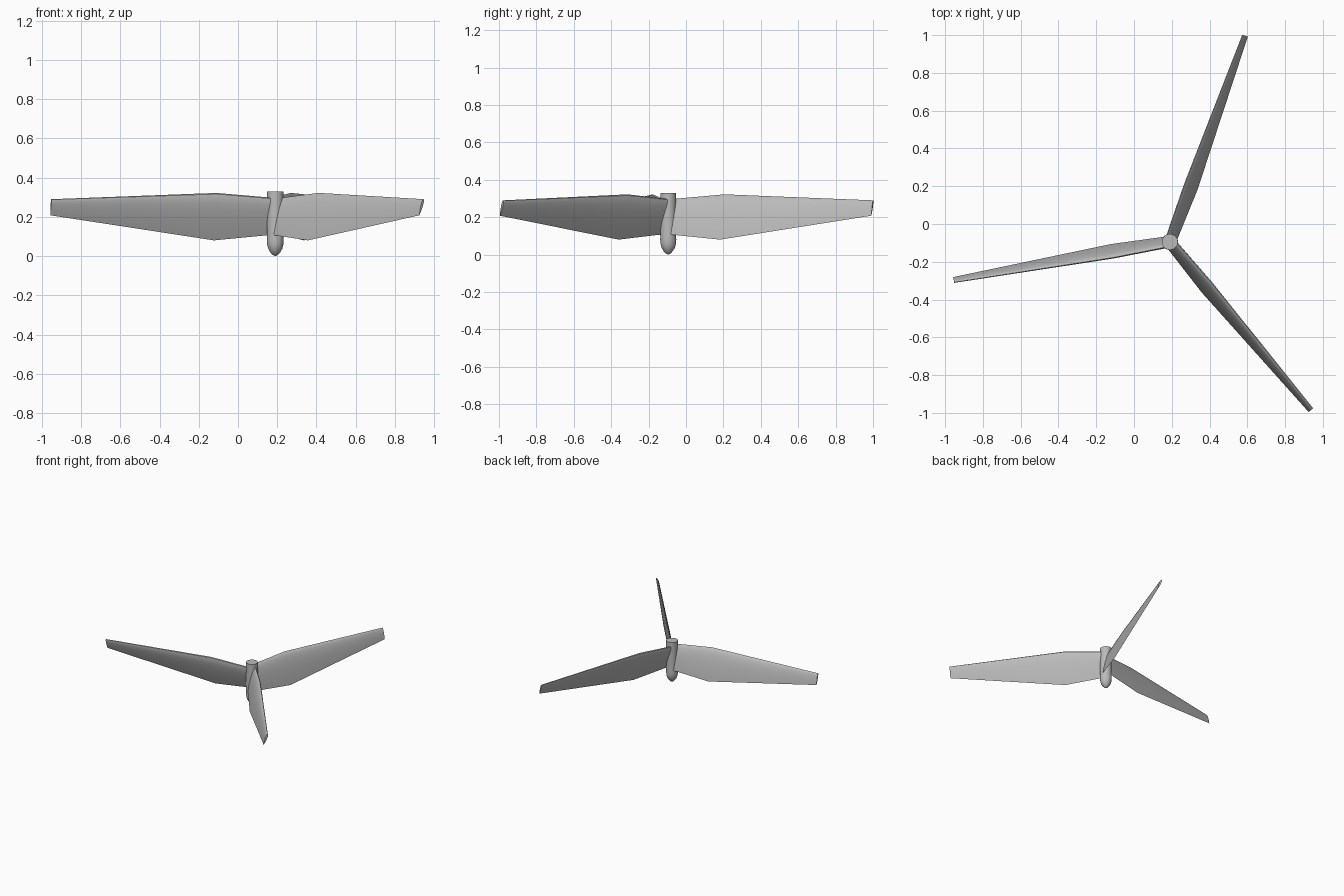
import bpy, bmesh, math
from mathutils import Matrix, Vector

cube = bpy.data.objects.get("Cube")
if cube:
    bpy.data.objects.remove(cube, do_unlink=True)

HUB = Vector((0.19, -0.095, 0))

grey = bpy.data.materials.new("plain grey")
grey.use_nodes = True
colour = (0.5, 0.5, 0.5, 1)
grey.diffuse_color = colour
grey.node_tree.nodes["Principled BSDF"].inputs["Base Color"].default_value = colour


def finish(bm, name, angle):
    bmesh.ops.recalc_face_normals(bm, faces=bm.faces)
    mesh = bpy.data.meshes.new(name)
    bm.to_mesh(mesh)
    bm.free()
    mesh.materials.append(grey)
    obj = bpy.data.objects.new(name, mesh)
    bpy.context.collection.objects.link(obj)
    bpy.ops.object.select_all(action="DESELECT")
    obj.select_set(True)
    bpy.context.view_layer.objects.active = obj
    bpy.ops.object.shade_smooth_by_angle(angle=math.radians(angle))
    return obj


def loft(bm, rings):
    """Skin a list of closed rings and cap both ends."""
    loops = [[bm.verts.new(p) for p in ring] for ring in rings]
    for a, b in zip(loops, loops[1:]):
        n = len(a)
        for i in range(n):
            j = (i + 1) % n
            bm.faces.new((a[i], a[j], b[j], b[i]))
    bm.faces.new(loops[0])
    bm.faces.new(loops[-1])


# Hub: straight shaft with a pointed round nose underneath
SIDES = 32
profile = [(0.002, 0.0), (0.013, 0.006), (0.026, 0.02), (0.036, 0.038),
           (0.041, 0.057), (0.043, 0.078), (0.042, 0.11), (0.042, 0.33)]
bm = bmesh.new()
loft(bm, [[HUB + Vector((r * math.cos(math.tau * i / SIDES),
                         r * math.sin(math.tau * i / SIDES), z))
           for i in range(SIDES)] for r, z in profile])
finish(bm, "hub", 40)


def aerofoil(radius, low, high, t_low, t_high, thick, steps=10):
    """Leaning section with a round upper edge and a thin lower edge."""
    def point(u, side):
        half = thick * (1.48 * math.sqrt(u) - 0.63 * u - 1.76 * u**2
                        + 1.42 * u**3 - 0.51 * u**4)
        return Vector((radius, t_high + (t_low - t_high) * u + side * half,
                       high + (low - high) * u))
    us = [(1 - math.cos(math.pi * i / steps)) / 2 for i in range(steps + 1)]
    front = [point(u, 1) for u in us[:-1]]
    back = [point(u, -1) for u in reversed(us[1:])]
    return front + [point(1, 0)] + back[1:]


# Blades: three tapered, tilted wings around the hub
stations = [(0.015, 0.108, 0.297, -0.032, 0.023, 0.03),
            (0.31, 0.08, 0.322, -0.043, 0.029, 0.032),
            (1.162, 0.208, 0.29, -0.016, 0.012, 0.015)]
for name, angle in (("blade_right", 190), ("blade_back", 70), ("blade_front", -50)):
    bm = bmesh.new()
    loft(bm, [aerofoil(*s) for s in stations])
    turn = Matrix.Translation(HUB) @ Matrix.Rotation(math.radians(angle), 4, "Z")
    bmesh.ops.transform(bm, matrix=turn, verts=bm.verts)
    finish(bm, name, 40)
